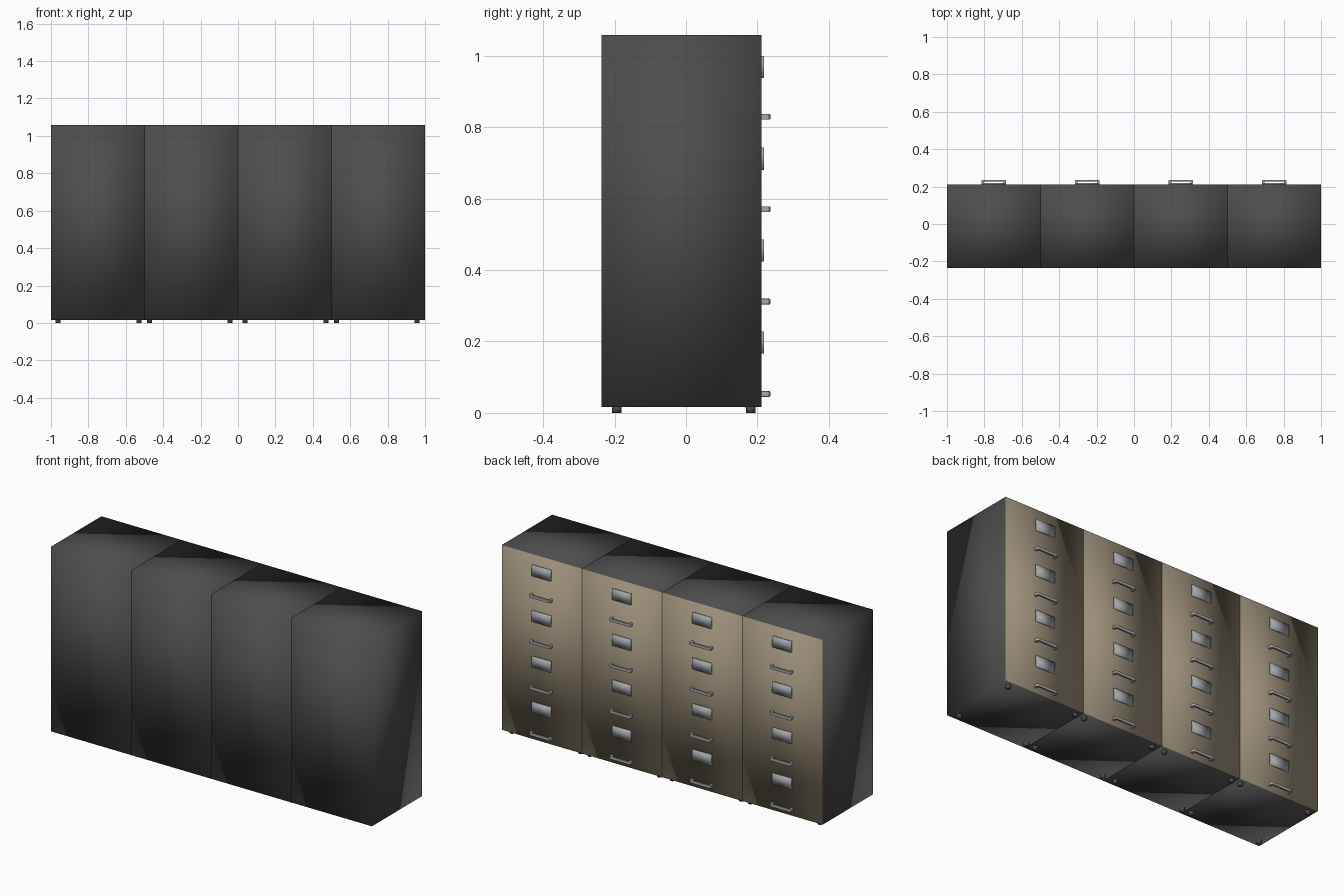
import bpy, bmesh
from mathutils import Matrix, Vector

if "Cube" in bpy.data.objects:
    bpy.data.objects.remove(bpy.data.objects["Cube"])


def material(name, rgb):
    m = bpy.data.materials.new(name)
    m.diffuse_color = (*rgb, 1)
    m.use_nodes = True
    m.node_tree.nodes["Principled BSDF"].inputs["Base Color"].default_value = m.diffuse_color
    return m


charcoal = material("charcoal_metal", (0.075, 0.075, 0.075))
tan = material("tan_drawer_front", (0.33, 0.275, 0.19))
silver = material("silver_metal", (0.38, 0.40, 0.42))
rubber = material("dark_foot", (0.07, 0.07, 0.07))


def add_object(name, bm, mats, smooth=True):
    bmesh.ops.recalc_face_normals(bm, faces=bm.faces[:])
    for f in bm.faces:
        f.smooth = smooth
    me = bpy.data.meshes.new(name)
    bm.to_mesh(me)
    bm.free()
    for m in mats:
        me.materials.append(m)
    ob = bpy.data.objects.new(name, me)
    bpy.context.collection.objects.link(ob)
    return ob


def box(name, lo, hi, mats):
    bm = bmesh.new()
    lo, hi = Vector(lo), Vector(hi)
    mat = Matrix.Translation((lo + hi) / 2) @ Matrix.Diagonal((*(hi - lo), 1))
    bmesh.ops.create_cube(bm, size=1, matrix=mat)
    return add_object(name, bm, mats)


def handle(name, x, z):
    # U-shaped pull: plan profile extruded upwards
    half = [(0.066, FRONT - 0.002), (0.066, 0.230), (0.060, 0.236)]
    inner = [(0.052, 0.227), (0.052, FRONT - 0.002)]
    pts = half + [(-a, b) for a, b in reversed(half)] \
        + [(-a, b) for a, b in reversed(inner)] + inner
    bm = bmesh.new()
    f = bm.faces.new([bm.verts.new((x + a, b, z - 0.008)) for a, b in pts])
    ext = bmesh.ops.extrude_face_region(bm, geom=[f])
    up = [v for v in ext["geom"] if isinstance(v, bmesh.types.BMVert)]
    bmesh.ops.translate(bm, verts=up, vec=(0, 0, 0.016))
    ob = add_object(name, bm, [silver], smooth=False)
    bev = ob.modifiers.new("soft_edges", 'BEVEL')
    bev.width = 0.002
    bev.segments = 2


def foot(name, x, y):
    bm = bmesh.new()
    bmesh.ops.create_cone(bm, cap_ends=True, segments=16, radius1=0.013,
                          radius2=0.014, depth=0.02,
                          matrix=Matrix.Translation((x, y, 0.01)))
    add_object(name, bm, [rubber])


BACK, FRONT, BOTTOM, TOP = -0.236, 0.212, 0.017, 1.058

for i in range(4):
    x0 = -1 + 0.5 * i
    cx = x0 + 0.25

    # Cabinet body, with the drawer side (+y) in tan
    body = box(f"cabinet_{i+1}", (x0, BACK, BOTTOM), (x0 + 0.5, FRONT, TOP),
               [charcoal, tan])
    for p in body.data.polygons:
        p.material_index = 1 if p.normal.y > 0.5 else 0

    # Label plates and handles, one pair per drawer
    for d in range(4):
        lz = 0.197 + 0.2573 * d
        box(f"label_plate_{i+1}_{d+1}", (cx - 0.059, FRONT - 0.001, lz - 0.031),
            (cx + 0.059, FRONT + 0.007, lz + 0.031), [silver])
        handle(f"handle_{i+1}_{d+1}", cx, 0.053 + 0.2588 * d)

    # Feet
    offsets = (0.037, 0.471) if i % 2 == 0 else (0.027, 0.457)
    for fx in offsets:
        for fy in (-0.194, 0.181):
            foot(f"foot_{i+1}", x0 + fx, fy)
